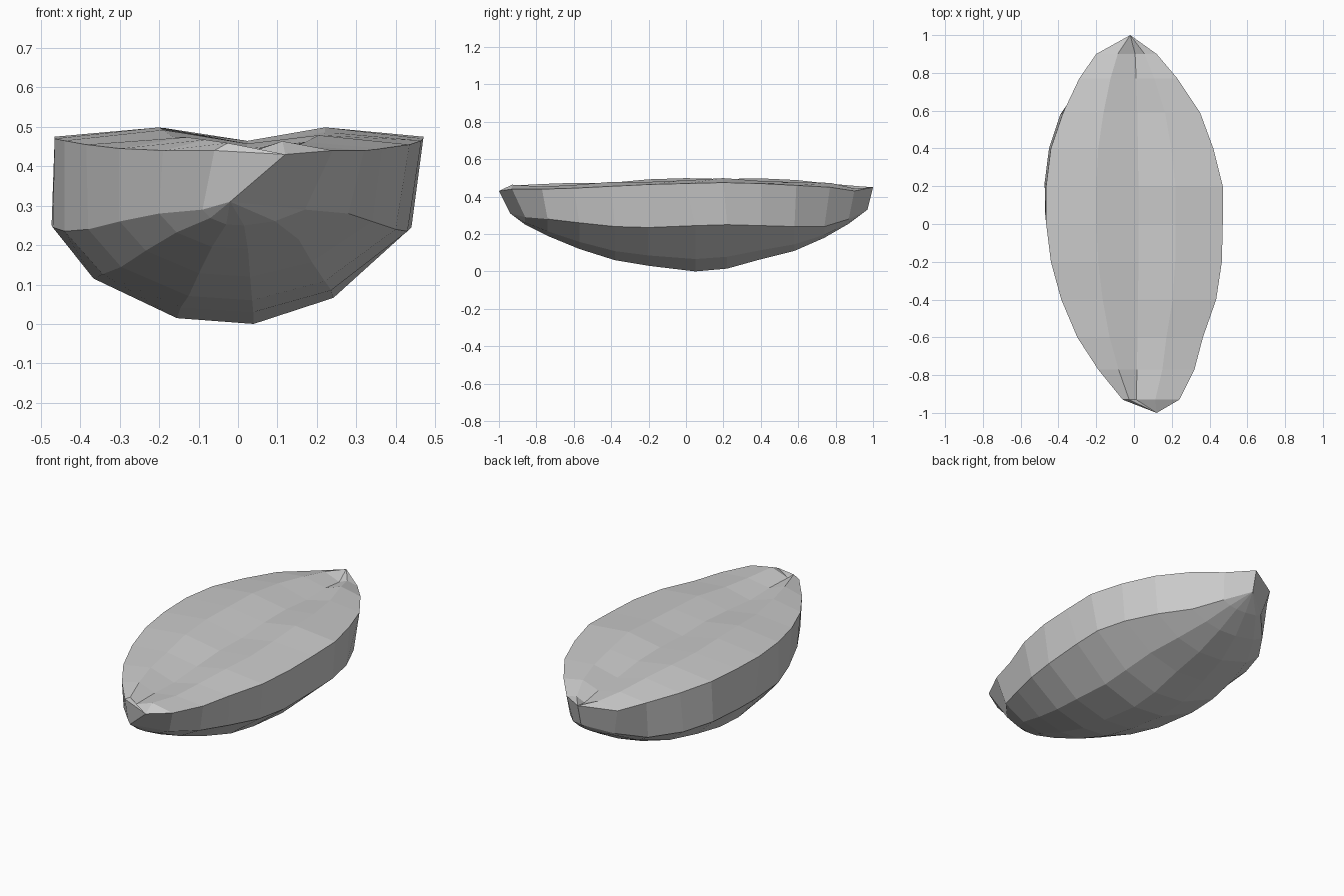
import bpy, bmesh, math

# Stations front to back:
# deck y, deck left x, deck right x, rim z, hull y, hull left x, hull right x, shoulder z, keel z
STATIONS = [
    (-0.93, -0.06, 0.24, 0.44, -0.86, -0.09, 0.17, 0.29, 0.25),
    (-0.77, -0.19, 0.32, 0.44, -0.74, -0.20, 0.28, 0.28, 0.19),
    (-0.60, -0.30, 0.365, 0.445, -0.57, -0.30, 0.34, 0.26, 0.12),
    (-0.40, -0.385, 0.435, 0.455, -0.38, -0.38, 0.40, 0.24, 0.06),
    (-0.20, -0.44, 0.465, 0.465, -0.20, -0.44, 0.43, 0.235, 0.03),
    (0.00, -0.465, 0.47, 0.47, 0.05, -0.47, 0.44, 0.245, 0.00),
    (0.20, -0.465, 0.47, 0.475, 0.22, -0.473, 0.44, 0.25, 0.015),
    (0.40, -0.44, 0.42, 0.47, 0.40, -0.45, 0.40, 0.245, 0.065),
    (0.59, -0.375, 0.35, 0.46, 0.58, -0.39, 0.32, 0.24, 0.11),
    (0.77, -0.29, 0.23, 0.45, 0.74, -0.28, 0.21, 0.24, 0.18),
    (0.90, -0.20, 0.12, 0.43, 0.87, -0.16, 0.10, 0.28, 0.255),
]
# Hull points: sideways fraction, height fraction between keel and shoulder
HULL = [(-1, 1), (-0.78, 0.47), (-0.33, 0.06), (0.09, 0.0), (0.55, 0.27), (1, 1)]
# Deck points: sideways fraction, height above rim
DECK = [(1, 0), (0.47, 0.018), (0.05, -0.012), (-0.43, 0.025), (-1, 0)]


def span(left, right, f):
    return f * right if f > 0 else -f * left


def section(i, s):
    y, l, r, zr, hy, hl, hr, zs, zk = s
    pts = [(span(hl, hr, f), hy, zk + (zs - zk) * t) for f, t in HULL]
    # uneven, gently rolling deck
    for f, h in DECK:
        wave = 0.006 * math.sin(i * 2.1 + f * 4) if abs(f) < 1 else 0
        pts.append((span(l, r, f), y, zr + h + wave))
    return pts


def end(top, low):
    return [low] * len(HULL) + [top] * len(DECK)


rows = [end((0.12, -1.0, 0.43), (-0.02, -0.94, 0.31))]
rows += [section(i, s) for i, s in enumerate(STATIONS)]
rows += [end((-0.02, 1.0, 0.45), (-0.02, 0.97, 0.33))]

# Skin the sections into one closed faceted body
bm = bmesh.new()
rings = [[bm.verts.new(p) for p in row] for row in rows]
n = len(rings[0])
for a, b in zip(rings, rings[1:]):
    for j in range(n):
        k = (j + 1) % n
        bm.faces.new((a[j], a[k], b[k], b[j]))
bmesh.ops.remove_doubles(bm, verts=bm.verts, dist=0.0005)
bmesh.ops.recalc_face_normals(bm, faces=bm.faces)
mesh = bpy.data.meshes.new("hull_body")
bm.to_mesh(mesh)
bm.free()
body = bpy.data.objects.new("hull_body", mesh)
bpy.context.collection.objects.link(body)
